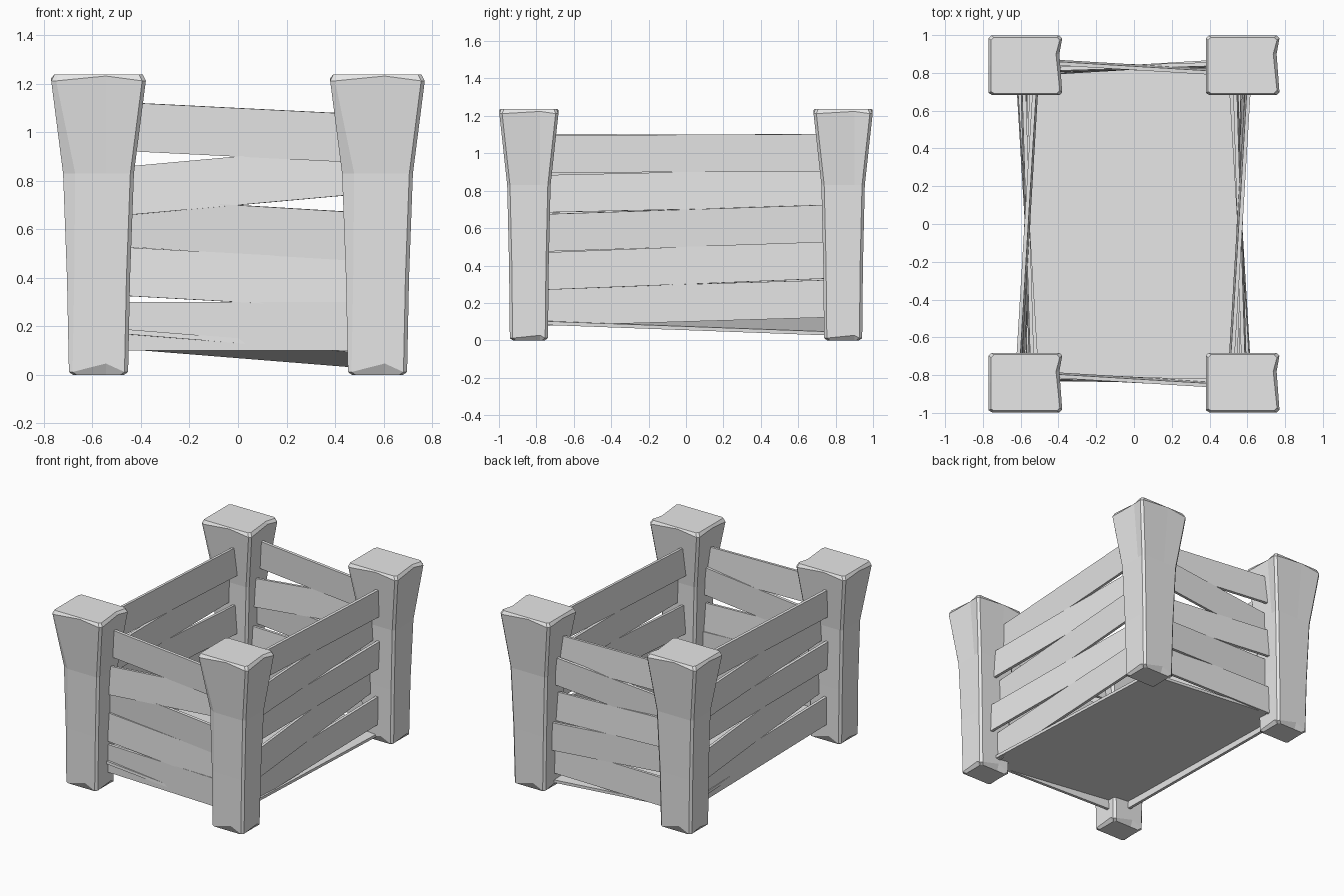
import bpy, bmesh, math
from mathutils import Matrix, Vector

cube = bpy.data.objects.get("Cube")
if cube:
    bpy.data.objects.remove(cube, do_unlink=True)

wood = bpy.data.materials.new("pale_grey")
wood.use_nodes = True
wood.diffuse_color = (0.8, 0.8, 0.8, 1)
wood.node_tree.nodes["Principled BSDF"].inputs["Base Color"].default_value = (0.8, 0.8, 0.8, 1)


def add_object(name, bm, matrix):
    bmesh.ops.recalc_face_normals(bm, faces=bm.faces)
    mesh = bpy.data.meshes.new(name)
    bm.to_mesh(mesh)
    bm.free()
    mesh.materials.append(wood)
    obj = bpy.data.objects.new(name, mesh)
    obj.matrix_world = matrix
    bpy.context.collection.objects.link(obj)
    return obj


def board(name, size, matrix):
    bm = bmesh.new()
    bmesh.ops.create_cube(bm, size=1, matrix=Matrix.Diagonal((*size, 1)))
    return add_object(name, bm, matrix)


def post_ring(bm, z, w, d, cut, chip, lift, dent):
    """Chamfered rectangle with a worn point in the middle of each side."""
    c = 0.015
    points = [
        (-w + cut, -d, z), (0.03, -d, z + lift), (w - c, -d, z),
        (w, -d + c, z), (w - dent, 0.06, z + chip), (w, d - c, z),
        (w - c, d, z), (-0.03, d, z + lift), (-w + c, d, z),
        (-w, d - c, z), (-w, 0, z + chip), (-w, -d + cut * 0.6, z),
    ]
    return [bm.verts.new(p) for p in points]


def post(name, x, y):
    bm = bmesh.new()
    # height, half width, half depth, front-left cut, side chip, front chip, dent
    profile = [
        (0.0, 0.105, 0.085, 0.015, 0.0, 0.0, 0.0),
        (0.012, 0.122, 0.102, 0.015, 0.015, 0.035, 0.0),
        (0.40, 0.130, 0.106, 0.03, 0.0, 0.0, 0.0),
        (0.83, 0.146, 0.116, 0.05, 0.0, 0.0, 0.0),
        (1.212, 0.195, 0.158, 0.02, 0.012, 0.02, 0.015),
        (1.238, 0.182, 0.148, 0.015, 0.0, 0.0, 0.02),
    ]
    rings = [post_ring(bm, *row) for row in profile]
    for low, high in zip(rings, rings[1:]):
        for i in range(len(low)):
            j = (i + 1) % len(low)
            bm.faces.new((low[i], low[j], high[j], high[i]))
    bm.faces.new(rings[0])
    bm.faces.new(rings[-1])
    add_object(name, bm, Matrix.Translation((x, y, 0)))


# Corner posts
for side, x in (("left", 0.575), ("right", -0.575)):
    for end, y in (("front", -0.84), ("back", 0.84)):
        post(f"{end}_{side}_post", x, y)


# Walls of five crooked planks, listed from the top down
def wall(name, centre, turn, length, slopes, yaws, rolls):
    for i, (slope, yaw, roll) in enumerate(zip(slopes, yaws, rolls)):
        place = Matrix.Translation((*centre, 1.0 - 0.2 * i))
        spin = (Matrix.Rotation(math.radians(turn) + yaw, 4, "Z")
                @ Matrix.Rotation(-slope, 4, "Y") @ Matrix.Rotation(roll, 4, "X"))
        board(f"{name}_plank_{i + 1}", (length, 0.02, 0.2), place @ spin)


end_slopes = (-0.05, 0.09, -0.06, -0.055, 0.0)
side_slopes = (0.004, 0.022, 0.033, 0.04, 0.03)
yaws = (-0.06, 0.03, -0.04, 0.06, -0.02)
rolls = (0.05, -0.04, 0.06, -0.03, 0.02)
wall("front", (0, -0.825), 0, 1.1, end_slopes, (-0.06, -0.02, -0.05, -0.03, -0.04), rolls)
wall("back", (0, 0.83), 0, 1.1, end_slopes, yaws, rolls)
wall("left", (0.56, 0), 90, 1.6, side_slopes, yaws, rolls)
wall("right", (-0.565, 0), -90, 1.6, side_slopes, yaws, rolls)

# Tilted floor
tilt = Matrix.Rotation(0.08, 4, "Y") @ Matrix.Rotation(-0.037, 4, "X")
board("floor", (1.14, 1.67, 0.02), Matrix.Translation((0, 0, 0.11)) @ tilt)
